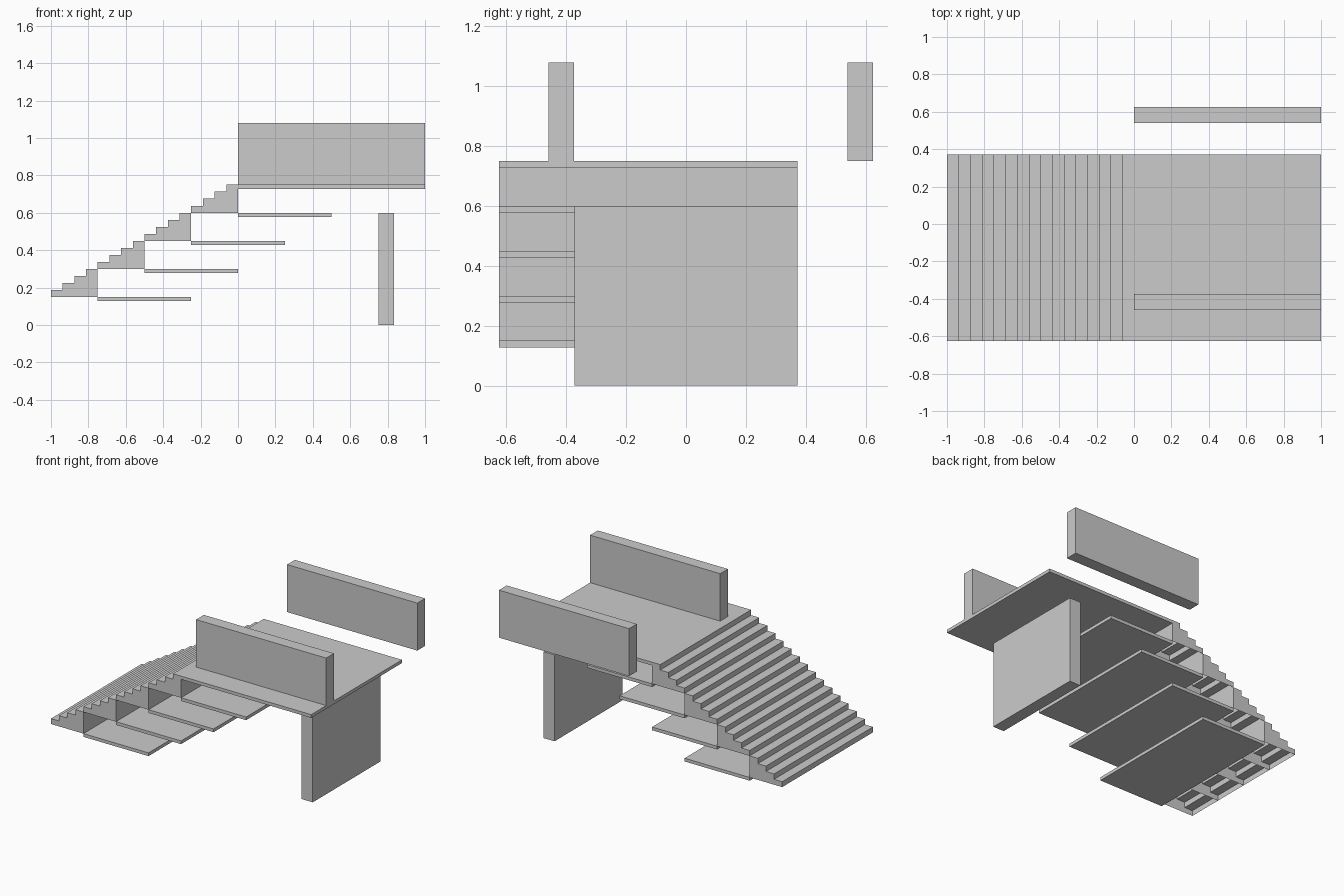
import bpy, bmesh

if "Cube" in bpy.data.objects:
    bpy.data.objects.remove(bpy.data.objects["Cube"])

Y0, Y1 = -0.625, 0.372          # shared width of stairs, landings and deck
RUN, RISE, STEPS = 0.0625, 0.0375, 4


def new_object(name, bm):
    mesh = bpy.data.meshes.new(name)
    bm.to_mesh(mesh)
    bm.free()
    obj = bpy.data.objects.new(name, mesh)
    bpy.context.collection.objects.link(obj)
    return obj


def box(name, x, y, z):
    bm = bmesh.new()
    bmesh.ops.create_cube(bm, size=1)
    for v in bm.verts:
        v.co = [r[0] + (c + 0.5) * (r[1] - r[0]) for c, r in zip(v.co, (x, y, z))]
    return new_object(name, bm)


def flight(name, x, z, bays=4):
    """Stepped shell, closed at the back, open below, with upright ribs."""
    profile = [(x, z)]
    for i in range(STEPS):
        profile += [(x + i * RUN, z + (i + 1) * RISE),
                    (x + (i + 1) * RUN, z + (i + 1) * RISE)]
    profile.append((x + STEPS * RUN, z))
    bm = bmesh.new()
    rows = []
    for b in range(bays + 1):
        y = Y0 + (Y1 - Y0) * b / bays
        rows.append([bm.verts.new((px, y, pz)) for px, pz in profile])
    # ribs; the last one faces the back
    for row in rows[:-1]:
        bm.faces.new(row[::-1])
    bm.faces.new(rows[-1])
    # risers, treads and back wall span the full width
    a, c = rows[0], rows[-1]
    for i in range(len(profile) - 1):
        bm.faces.new((a[i], a[i + 1], c[i + 1], c[i]))
    return new_object(name, bm)


# stair flights, each with a landing slab behind its foot
for n in range(4):
    x, z = -1 + 0.25 * n, 0.15 * (n + 1)
    flight(f"stair_flight_{n + 1}", x, z)
    box(f"landing_{n + 1}", (x + 0.25, x + 0.75), (Y0, Y1), (z - 0.0225, z))

# upper deck
box("deck", (0, 1), (Y0, Y1), (0.7275, 0.75))

# parapet walls
box("front_parapet", (0, 1), (-0.46, -0.375), (0.75, 1.08))
box("back_parapet", (0, 1), (0.54, 0.625), (0.75, 1.08))

# support pier
box("pier", (0.75, 0.835), (-0.372, 0.372), (0, 0.6))
